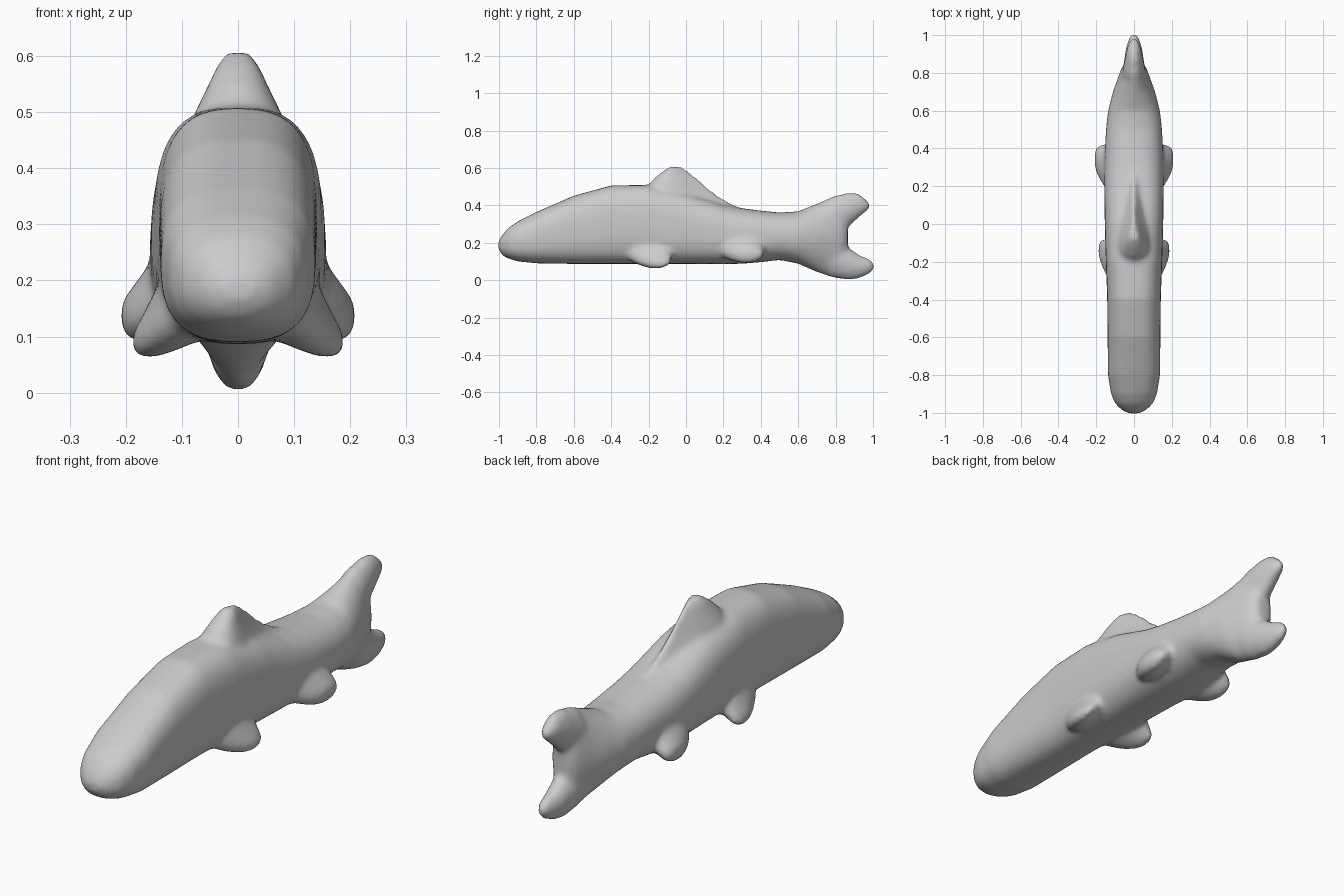
import bpy, bmesh
from math import sin, cos, pi, copysign
from mathutils import Vector

bm = bmesh.new()
N = 32


def sp(v, e):
    return copysign(abs(v) ** e, v)


def loft(rings):
    rows = [[bm.verts.new(p) for p in r] for r in rings]
    for a, b in zip(rows, rows[1:]):
        for i in range(N):
            j = (i + 1) % N
            bm.faces.new((a[i], a[j], b[j], b[i]))
    bm.faces.new(rows[0][::-1])
    bm.faces.new(rows[-1])


def upright(y, zb, zt, w, n=2.6):
    # super-ellipse cross-section facing along y
    c, h = (zb + zt) / 2, (zt - zb) / 2
    return [(w * sp(cos(2 * pi * i / N), 2 / n), y, c + h * sp(sin(2 * pi * i / N), 2 / n))
            for i in range(N)]


def flat(z, y0, y1, w):
    # teardrop cross-section facing along z, blunt at the front
    pts = []
    for i in range(N):
        t = 2 * pi * i / N
        pts.append((w * sin(t) * (0.62 - 0.45 * cos(t)) / 0.78,
                    (y0 + y1) / 2 + (y1 - y0) / 2 * cos(t), z))
    return pts


def paddle(side, sections):
    # side fin: flattened ellipses stacked outwards along x
    loft([[(side * x, y + ry * cos(2 * pi * i / N), z + rz * sin(2 * pi * i / N))
           for i in range(N)] for x, y, z, ry, rz in sections])


# trunk from snout to tail stalk
body = [(-1.003, .165, .205, .03, 2.2), (-.985, .135, .24, .065, 2.3), (-.95, .115, .28, .1, 2.4),
        (-.9, .10, .315, .122, 2.5), (-.8, .09, .365, .138, 2.7), (-.6, .087, .452, .14, 2.8),
        (-.4, .087, .507, .142, 2.8), (-.2, .087, .51, .149, 2.8), (0, .087, .47, .155, 2.7),
        (.2, .086, .405, .158, 2.6), (.3, .088, .385, .157, 2.5), (.4, .096, .372, .154, 2.4),
        (.5, .108, .362, .149, 2.3), (.6, .088, .368, .138, 2.1), (.7, .042, .41, .112, 1.8),
        (.8, .008, .456, .076, 1.7), (.835, .03, .44, .062, 1.7), (.865, .1, .38, .035, 1.8)]
loft([upright(*s) for s in body])

# upper and lower tail lobes
loft([upright(*s, 1.9) for s in [(.78, .22, .447, .065), (.87, .285, .47, .05),
                                 (.92, .33, .465, .04), (.955, .36, .44, .03), (.98, .38, .415, .015)]])
loft([upright(*s, 1.9) for s in [(.78, .015, .25, .065), (.87, 0, .175, .052),
                                 (.93, .01, .133, .043), (.98, .033, .115, .028), (1.006, .06, .09, .013)]])

# dorsal fin
loft([flat(*s) for s in [(.36, -.25, .34, .12), (.44, -.23, .19, .105), (.5, -.21, .11, .082),
                         (.55, -.165, .055, .056), (.585, -.12, .012, .04), (.607, -.085, -.025, .022)]])

# front and rear side fins
for s in (1, -1):
    paddle(s, [(.05, -.21, .19, .15, .09), (.11, -.20, .16, .13, .085), (.145, -.175, .125, .10, .062),
               (.172, -.15, .098, .07, .036), (.187, -.14, .09, .035, .018)])
    paddle(s, [(.07, .28, .20, .14, .085), (.13, .29, .18, .13, .08), (.165, .315, .155, .105, .065),
               (.192, .335, .138, .08, .045), (.208, .345, .137, .04, .025)])

mesh = bpy.data.meshes.new("fish_body")
bmesh.ops.recalc_face_normals(bm, faces=bm.faces)
bm.to_mesh(mesh)
bm.free()
fish = bpy.data.objects.new("fish_body", mesh)
bpy.context.collection.objects.link(fish)

# fuse the parts into one soft skin
rm = fish.modifiers.new("fuse", 'REMESH')
rm.mode = 'VOXEL'
rm.voxel_size = 0.011
rm.use_smooth_shade = True
sm = fish.modifiers.new("soften", 'SMOOTH')
sm.factor = 0.5
sm.iterations = 12
